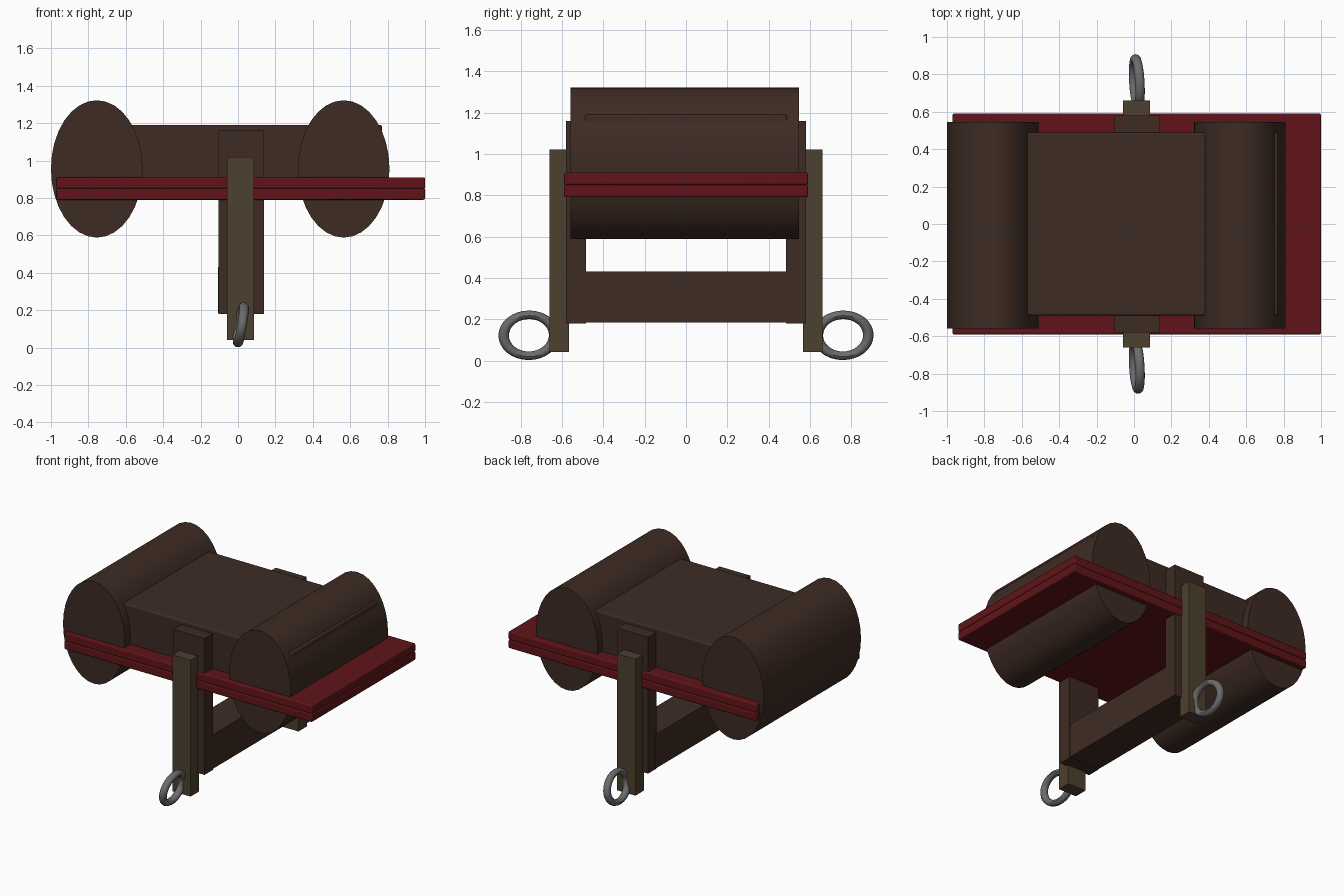
import bpy, math

if "Cube" in bpy.data.objects:
    bpy.data.objects.remove(bpy.data.objects["Cube"])


def material(name, rgb):
    m = bpy.data.materials.new(name)
    m.diffuse_color = (*rgb, 1)
    m.use_nodes = True
    m.node_tree.nodes["Principled BSDF"].inputs["Base Color"].default_value = m.diffuse_color
    return m


LEATHER = material("dark_leather", (0.048, 0.024, 0.017))
RED = material("red_board", (0.115, 0.007, 0.009))
WOOD = material("wood", (0.075, 0.052, 0.028))
STEEL = material("steel", (0.15, 0.15, 0.15))


def finish(name, mat, smooth=False):
    o = bpy.context.object
    o.name = name
    o.data.materials.append(mat)
    bpy.ops.object.transform_apply(location=False, rotation=True, scale=True)
    if smooth:
        bpy.ops.object.shade_smooth_by_angle(angle=math.radians(35))
    return o


def box(name, x, y, z, mat, bevel=0.0):
    lo, hi = zip(x, y, z)
    bpy.ops.mesh.primitive_cube_add(size=1, location=[(a + b) / 2 for a, b in zip(lo, hi)])
    o = bpy.context.object
    o.scale = [b - a for a, b in zip(lo, hi)]
    finish(name, mat)
    if bevel:
        b = o.modifiers.new("bevel", 'BEVEL')
        b.width = bevel
        b.segments = 3
        bpy.ops.object.shade_smooth_by_angle(angle=math.radians(35))
    return o


# Oval bolsters at both ends
for name, x in (("left_bolster", -0.755), ("right_bolster", 0.565)):
    bpy.ops.mesh.primitive_cylinder_add(vertices=32, radius=1, depth=1.105,
                                        location=(x, -0.006, 0.955),
                                        rotation=(math.pi / 2, 0, 0))
    bpy.context.object.scale = (0.245, 0.367, 1)
    finish(name, LEATHER, True)

# Seat pad between the bolsters
box("seat_pad", (-0.93, 0.77), (-0.49, 0.49), (0.82, 1.19), LEATHER, 0.012)

# Red board in two layers, with a fine groove round the edge
box("lower_board", (-0.97, 1.0), (-0.59, 0.59), (0.79, 0.85), RED, 0.008)
box("upper_board", (-0.97, 1.0), (-0.59, 0.59), (0.85, 0.91), RED, 0.008)

# Crossbar joining the brackets
box("crossbar", (-0.107, 0.137), (-0.5, 0.5), (0.185, 0.43), LEATHER)

# Bracket, post and tilted ring on each side
for side, s in (("front", -1), ("back", 1)):
    box(side + "_bracket", (-0.105, 0.14), sorted((s * 0.485, s * 0.58)), (0.18, 1.16), LEATHER)
    box(side + "_post", (-0.06, 0.085), sorted((s * 0.565, s * 0.66)), (0.04, 1.02), WOOD)
    bpy.ops.mesh.primitive_torus_add(major_radius=0.1225, minor_radius=0.0255,
                                     major_segments=32, minor_segments=12,
                                     location=(0.015, s * 0.76, 0.122))
    ring = bpy.context.object
    ring.scale = (0.82, 1, 1)
    ring.rotation_euler = (0, math.pi / 2 + 0.16, 0.06)
    finish(side + "_ring", STEEL, True)
